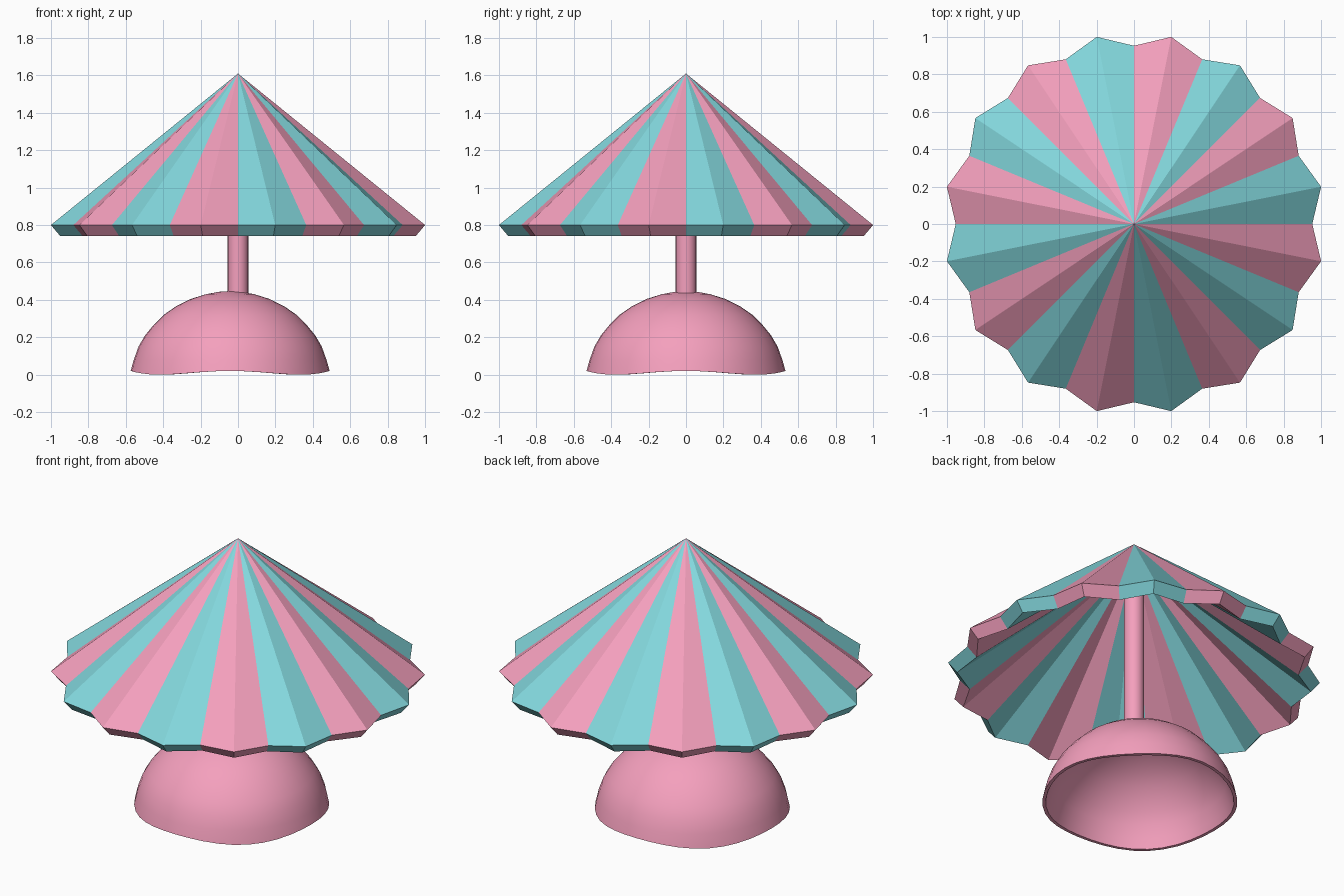
import bpy
import bmesh
from math import sin, cos, pi, radians

if "Cube" in bpy.data.objects:
    bpy.data.objects.remove(bpy.data.objects["Cube"])


def make_mat(name, rgb):
    m = bpy.data.materials.new(name)
    m.diffuse_color = (*rgb, 1)
    m.use_nodes = True
    m.node_tree.nodes["Principled BSDF"].inputs["Base Color"].default_value = m.diffuse_color
    return m


pink = make_mat("pink", (0.91, 0.35, 0.51))
teal = make_mat("teal", (0.23, 0.69, 0.73))


def finish(bm, name, mats, smooth=False):
    bmesh.ops.recalc_face_normals(bm, faces=bm.faces)
    me = bpy.data.meshes.new(name)
    bm.to_mesh(me)
    bm.free()
    ob = bpy.data.objects.new(name, me)
    bpy.context.collection.objects.link(ob)
    for m in mats:
        me.materials.append(m)
    if smooth:
        bpy.ops.object.select_all(action='DESELECT')
        ob.select_set(True)
        bpy.context.view_layer.objects.active = ob
        bpy.ops.object.shade_smooth_by_angle(angle=radians(40))
    return ob


# Pleated canopy: 16 striped gores, each with a raised centre ridge
N = 32
bm = bmesh.new()


def pleat_ring(ridge, valley, z):
    ring = []
    for i in range(N):
        r = ridge if i % 2 else valley
        a = 2 * pi * i / N
        ring.append(bm.verts.new((r * cos(a), r * sin(a), z)))
    return ring


outer = pleat_ring(1.02, 0.953, 0.80)
inner = pleat_ring(0.97, 0.90, 0.742)
top = bm.verts.new((0, 0, 1.61))
under = bm.verts.new((0, 0, 1.51))
for i in range(N):
    j = (i + 1) % N
    for vs in ((outer[i], outer[j], top),
               (inner[j], inner[i], under),
               (inner[i], inner[j], outer[j], outer[i])):
        f = bm.faces.new(vs)
        f.material_index = (i // 2) % 2
finish(bm, "canopy", [teal, pink])

# Pole
bm = bmesh.new()
bmesh.ops.create_cone(bm, cap_ends=True, segments=24, radius1=0.055,
                      radius2=0.055, depth=1.07)
bmesh.ops.translate(bm, verts=bm.verts, vec=(0, 0, 0.945))
finish(bm, "pole", [pink], True)

# Hollow dome base with a thin, slightly wavy rim
S = 40
CX = -0.042
outside = [(0.532, 0.01), (0.515, 0.08), (0.49, 0.15), (0.455, 0.21),
           (0.41, 0.265), (0.355, 0.32), (0.29, 0.365), (0.21, 0.405),
           (0.13, 0.43), (0.06, 0.443)]
inside = [(r * 0.965, z if i == 0 else z - 0.018)
          for i, (r, z) in enumerate(outside)]
bm = bmesh.new()


def dome_rings(profile):
    rings = []
    for k, (r, z) in enumerate(profile):
        ring = []
        for i in range(S):
            a = 2 * pi * i / S
            wave = 0.01 * cos(4 * a) if k == 0 else 0
            ring.append(bm.verts.new((CX + r * cos(a), r * sin(a), z + wave)))
        rings.append(ring)
    return rings


out_rings = dome_rings(outside)
in_rings = dome_rings(inside)
loops = out_rings[::-1] + in_rings
for a, b in zip(loops, loops[1:]):
    for i in range(S):
        j = (i + 1) % S
        bm.faces.new((a[i], a[j], b[j], b[i]))
for ring, z in ((out_rings[-1], 0.447), (in_rings[-1], 0.429)):
    c = bm.verts.new((CX, 0, z))
    for i in range(S):
        bm.faces.new((ring[i], ring[(i + 1) % S], c))
finish(bm, "dome_base", [pink], True)
